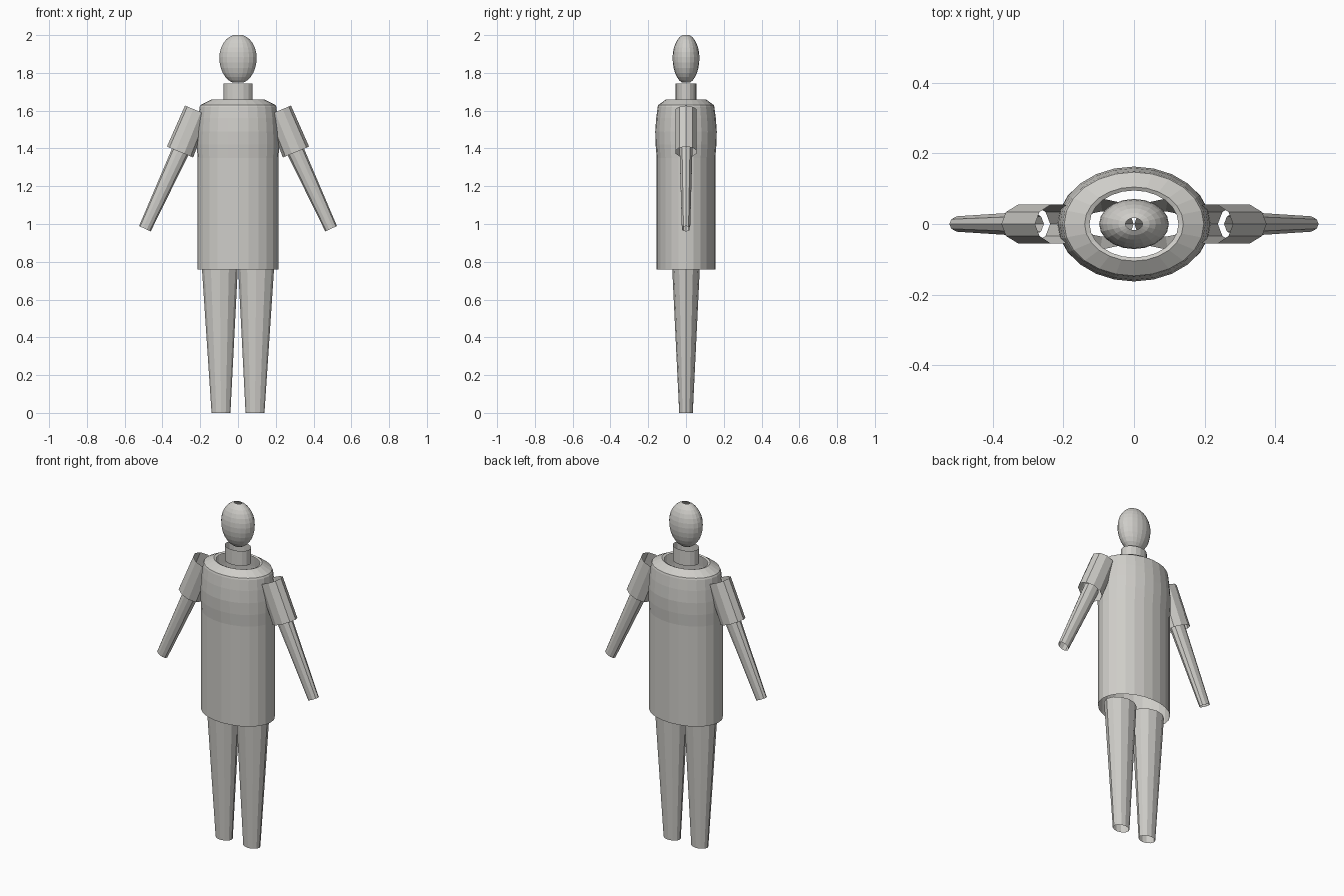
import bpy, math
from mathutils import Vector

if "Cube" in bpy.data.objects:
    bpy.data.objects.remove(bpy.data.objects["Cube"])

grey = bpy.data.materials.new("warm_light_grey")
grey.use_nodes = True
colour = (0.62, 0.61, 0.58, 1)
grey.diffuse_color = colour
grey.node_tree.nodes["Principled BSDF"].inputs["Base Color"].default_value = colour


def shell(name, sides, sections):
    """Open flat-faced tube lofted through (centre, side_axis, rx, ry) ellipses."""
    verts, faces = [], []
    for centre, axis, rx, ry in sections:
        for i in range(sides):
            a = math.tau * i / sides
            verts.append(centre + axis * rx * math.cos(a) + Vector((0, ry * math.sin(a), 0)))
    for s in range(len(sections) - 1):
        for i in range(sides):
            j = (i + 1) % sides
            low, high = s * sides, (s + 1) * sides
            faces.append((low + i, low + j, high + j, high + i))
    mesh = bpy.data.meshes.new(name)
    mesh.from_pydata(verts, [], faces)
    mesh.materials.append(grey)
    obj = bpy.data.objects.new(name, mesh)
    bpy.context.collection.objects.link(obj)
    return obj


def upright(name, sides, rings):
    """Shell around the vertical axis from (z, rx, ry) rings, bottom to top."""
    return shell(name, sides, [(Vector((0, 0, z)), Vector((1, 0, 0)), rx, ry)
                               for z, rx, ry in rings])


def limb(name, sides, low, high, level=False):
    """Tapered tube between (x, z, rx, ry) ends, ends square to its axis unless level."""
    a, b = Vector((low[0], 0, low[1])), Vector((high[0], 0, high[1]))
    d = (b - a).normalized()
    axis = Vector((1, 0, 0)) if level else Vector((d.z, 0, -d.x))
    return shell(name, sides, [(a, axis, *low[2:]), (b, axis, *high[2:])])


# Torso with sloping shoulders and an open collar
upright("torso", 24, [
    (0.76, 0.215, 0.155), (1.35, 0.215, 0.155), (1.42, 0.217, 0.161),
    (1.49, 0.215, 0.163), (1.56, 0.21, 0.158), (1.62, 0.203, 0.150),
    (1.63, 0.198, 0.147), (1.66, 0.14, 0.105), (1.655, 0.126, 0.095)])

# Neck
upright("neck", 16, [(1.655, 0.077, 0.056), (1.743, 0.077, 0.056)])

# Egg-shaped head, open at the crown and chin
head_rings = []
count = 12
for k in range(count + 1):
    t = math.radians(-73 + 149 * k / count)
    c, s = math.cos(t), math.sin(t)
    z = 1.88 + s * (0.124 if s > 0 else 0.138)
    head_rings.append((z, 0.099 * c, 0.071 * c))
upright("head", 20, head_rings)

# Legs, sleeves and forearms, one of each per side
for side, m in (("left", 1), ("right", -1)):
    limb(side + "_leg", 12, (m * 0.09, 0, 0.05, 0.036),
         (m * 0.096, 0.765, 0.095, 0.073), level=True)
    limb(side + "_sleeve", 10, (m * 0.307, 1.381, 0.075, 0.058),
         (m * 0.216, 1.60, 0.07, 0.058))
    limb(side + "_forearm", 10, (m * 0.493, 0.975, 0.034, 0.023),
         (m * 0.298, 1.40, 0.047, 0.036))
